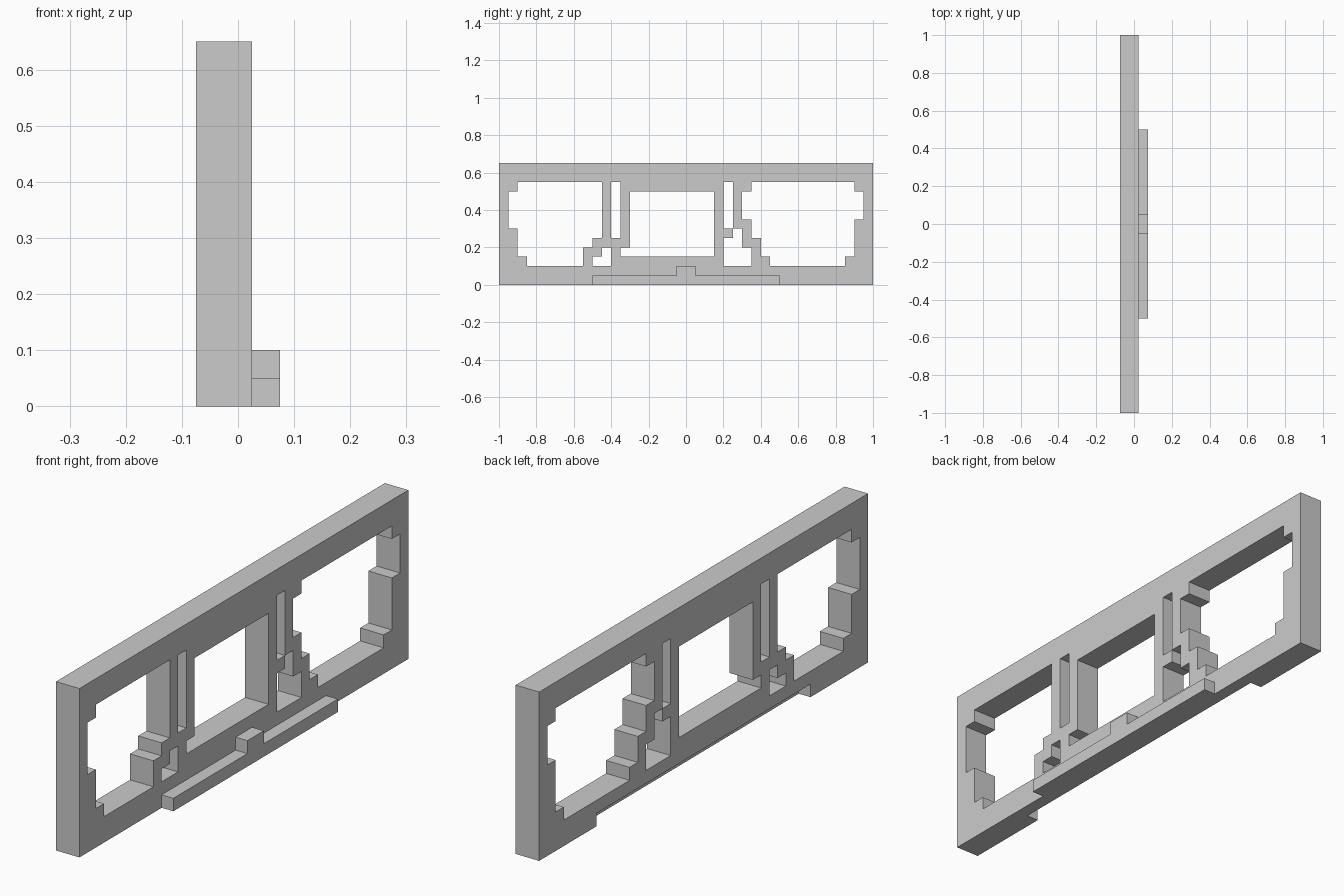
import bpy, bmesh
from mathutils import Vector

if "Cube" in bpy.data.objects:
    bpy.data.objects.remove(bpy.data.objects["Cube"])

U = 0.05  # everything sits on a 0.05 grid; boxes below are in grid units


def box(x0, x1, y0, y1, z0, z1):
    return {(x, y, z) for x in range(x0, x1)
            for y in range(y0, y1) for z in range(z0, z1)}


def through(y0, y1, z0, z1):
    """Opening through the full panel thickness."""
    return box(0, 2, y0, y1, z0, z1)


def build(name, cells):
    """Skin a set of grid cells with outward faces and merge flat areas."""
    bm = bmesh.new()
    verts = {}

    def vert(p):
        if p not in verts:
            verts[p] = bm.verts.new(((p[0] - 1.5) * U, p[1] * U, p[2] * U))
        return verts[p]

    axes = [Vector((1, 0, 0)), Vector((0, 1, 0)), Vector((0, 0, 1))]
    for cell in sorted(cells):
        c = Vector(cell)
        for a in range(3):
            u, v = axes[(a + 1) % 3], axes[(a + 2) % 3]
            for side in (0, 1):
                n = c + axes[a] * (1 if side else -1)
                if tuple(round(i) for i in n) in cells:
                    continue
                o = c + axes[a] * side
                quad = [o, o + u, o + u + v, o + v]
                if not side:
                    quad.reverse()
                bm.faces.new([vert(tuple(round(i) for i in q)) for q in quad])
    bmesh.ops.dissolve_limit(bm, angle_limit=0.01, verts=bm.verts[:], edges=bm.edges[:])
    me = bpy.data.meshes.new(name)
    bm.to_mesh(me)
    bm.free()
    ob = bpy.data.objects.new(name, me)
    bpy.context.collection.objects.link(ob)
    return ob


# Openings as (y0, y1, z0, z1) rows
openings = [
    # large left window
    (-18, -9, 10, 11), (-19, -9, 6, 10), (-18, -9, 5, 6),
    (-18, -10, 4, 5), (-18, -11, 3, 4), (-17, -11, 2, 3),
    # left slot and small stepped gap
    (-8, -7, 5, 11), (-10, -8, 2, 3), (-9, -8, 3, 4),
    # centre window
    (-6, 3, 4, 10), (-7, 3, 3, 4),
    # right slot and small stepped gap
    (4, 5, 6, 11), (5, 6, 5, 6), (4, 6, 4, 5), (4, 7, 2, 4),
    # large right window
    (7, 18, 10, 11), (6, 19, 7, 10), (7, 18, 5, 7),
    (8, 18, 3, 5), (9, 17, 2, 3),
]

# Panel with openings and a shallow recess along the lower back edge
panel = box(0, 2, -20, 20, 0, 13)
for o in openings:
    panel -= through(*o)
panel -= box(0, 1, -13, 13, 0, 1)
build("window_panel", panel)

# Sill strip on the other face, with a raised block in the middle
build("sill_strip", box(2, 3, -10, 10, 0, 1) | box(2, 3, -1, 1, 1, 2))
